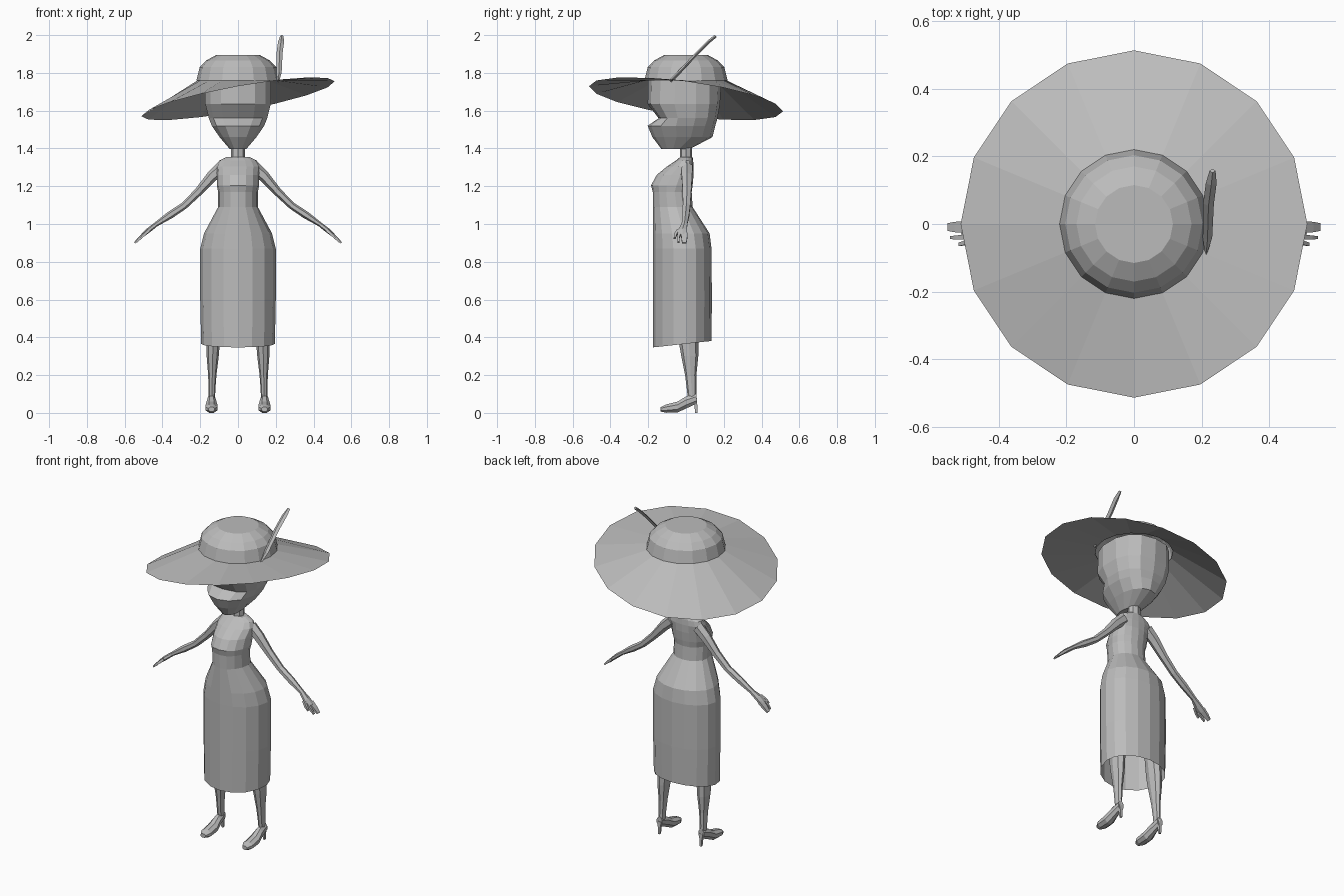
import bpy, bmesh, math
from mathutils import Vector

grey = bpy.data.materials.new("plain_grey")
grey.diffuse_color = (0.5, 0.5, 0.5, 1)


def loft(name, rings, cap_start=True, cap_end=True, mirror=False):
    """Skin a list of equally sized point rings into one flat-shaded object."""
    bm = bmesh.new()
    loops = [[bm.verts.new(p) for p in r] for r in rings]
    n = len(rings[0])
    for a, b in zip(loops, loops[1:]):
        for i in range(n):
            j = (i + 1) % n
            bm.faces.new((a[i], a[j], b[j], b[i]))
    if cap_start:
        bm.faces.new(loops[0][::-1])
    if cap_end:
        bm.faces.new(loops[-1])
    bmesh.ops.recalc_face_normals(bm, faces=bm.faces[:])
    me = bpy.data.meshes.new(name)
    bm.to_mesh(me)
    bm.free()
    me.materials.append(grey)
    ob = bpy.data.objects.new(name, me)
    bpy.context.collection.objects.link(ob)
    if mirror:
        ob.modifiers.new("mirror", 'MIRROR')
    return ob


def oval(c, u, v, n=6, turn=0.0):
    """Ring of n points around c with half axes u and v."""
    c, u, v = Vector(c), Vector(u), Vector(v)
    return [c + u * math.cos(t) + v * math.sin(t)
            for t in (turn + 2 * math.pi * i / n for i in range(n))]


def body_ring(z, rx, front, back, mid, tilt=0.0, n=16, power=1.0):
    """Level ring with separate front and back depth."""
    pts = []
    for i in range(n):
        a = 2 * math.pi * i / n
        s, c = math.sin(a), math.cos(a)
        x = rx * math.copysign(abs(s) ** power, s)
        d = abs(c) ** power
        y = mid + (front - mid) * d if c > 0 else mid + (back - mid) * d
        pts.append((x, y, z + tilt * y))
    return pts


# Dress: open hem, hips, waist, bust, shoulders
loft("dress", [body_ring(*r) for r in (
    (0.366, 0.195, -0.175, 0.135, 0.0, 0.11),
    (0.60, 0.20, -0.175, 0.137, 0.0),
    (0.87, 0.20, -0.175, 0.135, 0.0),
    (0.95, 0.18, -0.175, 0.125, -0.01),
    (1.09, 0.105, -0.175, 0.035, -0.05),
    (1.17, 0.105, -0.176, 0.03, -0.06),
    (1.205, 0.112, -0.185, 0.035, -0.05),
    (1.26, 0.112, -0.155, 0.04, -0.03),
    (1.305, 0.115, -0.10, 0.04, 0.0),
    (1.335, 0.10, -0.055, 0.038, 0.0),
    (1.355, 0.06, -0.03, 0.035, 0.0))], cap_start=False)

# Neck
loft("neck", [oval((0, 0, z), (0.037, 0, 0), (0, 0.033, 0), 8) for z in (1.33, 1.42)])

# Head: chin, mouth ridge, brow recess, forehead
loft("head", [body_ring(*r, n=14, power=p) for r, p in (
    ((1.397, 0.045, -0.13, 0.02, -0.05), 1.0),
    ((1.46, 0.10, -0.178, 0.14, -0.01), 0.95),
    ((1.52, 0.142, -0.203, 0.155, 0.0), 0.9),
    ((1.56, 0.158, -0.145, 0.167, 0.0), 0.8),
    ((1.635, 0.177, -0.203, 0.18, 0.0), 0.8),
    ((1.765, 0.18, -0.20, 0.188, 0.0), 0.85))])

# Hat brim: tilted rim joined to a level crown base
SIDES = 16
rim = [(p.x, p.y, 1.663 + 0.18 * p.x - 0.13 * p.y)
       for p in oval((0, 0, 0), (0.512, 0, 0), (0, 0.513, 0), SIDES)]
loft("hat_brim", [rim, oval((0, 0, 1.76), (0.215, 0, 0), (0, 0.215, 0), SIDES)],
     cap_start=False, cap_end=False)

# Hat crown
loft("hat_crown", [oval((0, 0, z), (r, 0, 0), (0, r, 0), SIDES)
                   for r, z in ((0.22, 1.76), (0.203, 1.83), (0.17, 1.865), (0.115, 1.895))],
     cap_start=False)

# Feather: thin leaning blade beside the crown
loft("feather", [oval((x, y, z), (w, 0, 0), (0, 0.006, -0.006), 4) for x, y, z, w in (
    (0.213, -0.085, 1.755, 0.004), (0.217, -0.04, 1.80, 0.014),
    (0.22, 0.06, 1.905, 0.016), (0.228, 0.12, 1.965, 0.016), (0.232, 0.157, 1.995, 0.009))])

# Arms: sections as x, y, z, half thickness, half depth
side = Vector((0.66, 0, 0.75))
loft("arm", [oval((x, y, z), side * t, (0, d, 0), 6) for x, y, z, t, d in (
    (0.085, 0.005, 1.30, 0.034, 0.034), (0.14, 0.005, 1.25, 0.030, 0.032),
    (0.21, 0.005, 1.17, 0.022, 0.026), (0.285, 0.003, 1.097, 0.019, 0.023),
    (0.36, -0.002, 1.047, 0.020, 0.022), (0.435, -0.008, 0.997, 0.012, 0.017),
    (0.475, -0.018, 0.966, 0.013, 0.028), (0.505, -0.018, 0.94, 0.010, 0.028))],
    mirror=True)


def finger(name, points, d):
    loft(name, [oval(p, side * t, (0, d * k, 0), 4, math.pi / 4)
                for p, t, k in zip(points, (0.011, 0.010, 0.006), (1.4, 1.2, 0.9))],
         mirror=True)


# Fingers and thumb
finger("fingers", ((0.495, -0.009, 0.95), (0.525, -0.009, 0.922), (0.548, -0.009, 0.90)), 0.018)
finger("small_finger", ((0.495, -0.038, 0.948), (0.522, -0.04, 0.922), (0.54, -0.04, 0.903)), 0.007)
finger("thumb", ((0.47, -0.04, 0.968), (0.495, -0.055, 0.945), (0.515, -0.06, 0.925)), 0.008)

# Legs: height, centre x, front y, back y, half width
loft("leg", [oval((x, (f + b) / 2, z), (w, 0, 0), (0, (b - f) / 2, 0), 8) for z, x, f, b, w in (
    (0.055, 0.138, 0.012, 0.058, 0.016), (0.12, 0.138, 0.005, 0.055, 0.018),
    (0.20, 0.136, -0.005, 0.055, 0.022), (0.30, 0.134, -0.025, 0.065, 0.032),
    (0.37, 0.132, -0.037, 0.066, 0.036), (0.50, 0.125, -0.04, 0.06, 0.04),
    (0.75, 0.10, -0.06, 0.07, 0.06))], mirror=True)

# Shoes: y, bottom, top, half width
loft("shoe", [oval((0.14, y, (lo + hi) / 2), (w, 0, 0), (0, 0, (hi - lo) / 2 * 1.15), 8, math.pi / 8)
              for y, lo, hi, w in (
    (-0.135, 0.008, 0.03, 0.018), (-0.105, 0.002, 0.043, 0.034),
    (-0.045, 0.004, 0.058, 0.034), (0.0, 0.025, 0.085, 0.026),
    (0.055, 0.05, 0.10, 0.02))], mirror=True)

# Heels
loft("heel", [oval((0.14, y, z), (w, 0, 0), (0, w, 0), 4, math.pi / 4) for z, y, w in (
    (0.0, 0.054, 0.008), (0.04, 0.052, 0.011), (0.075, 0.044, 0.02))], mirror=True)
